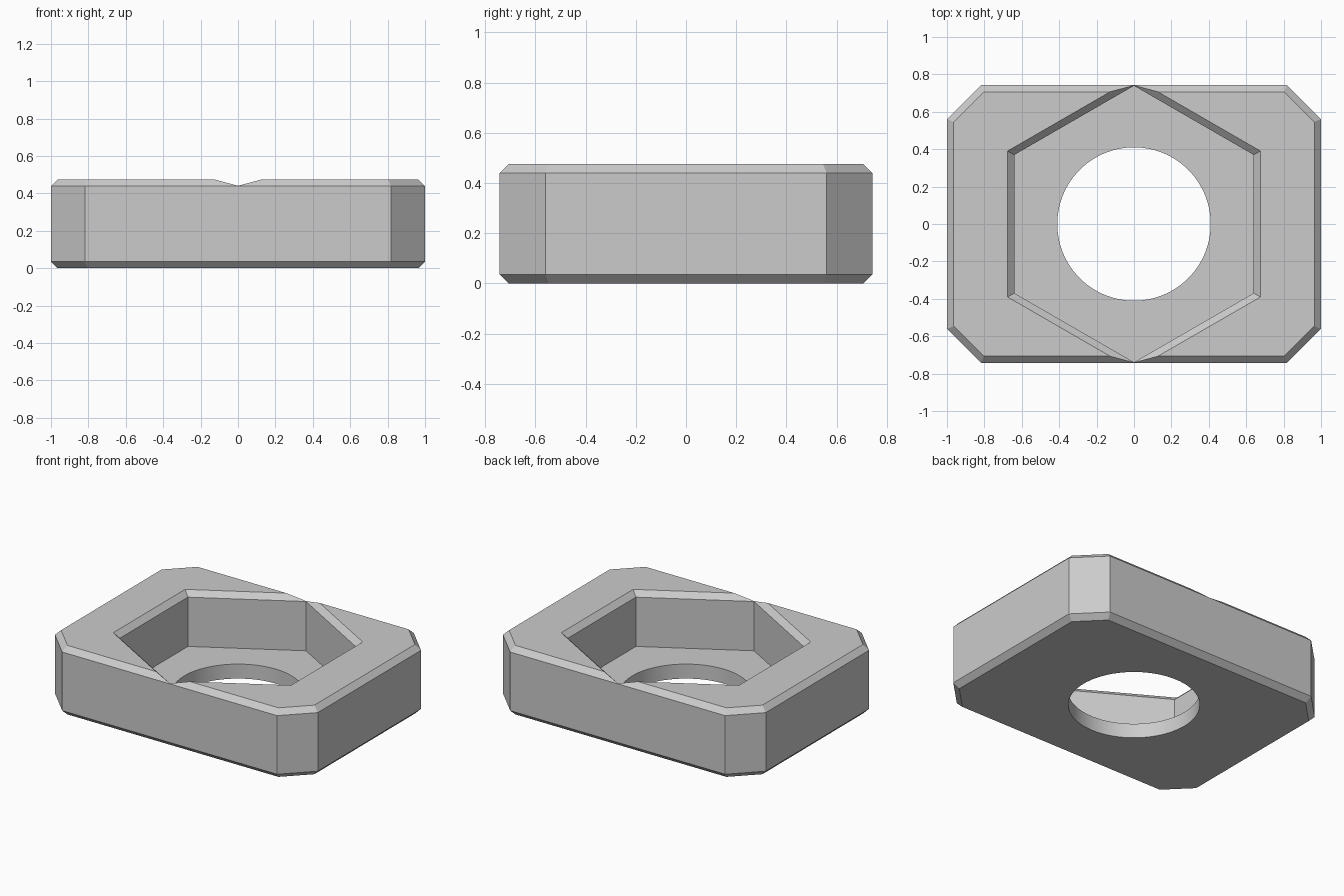
import bpy, bmesh, math

# Remove the default cube if present
cube = bpy.data.objects.get("Cube")
if cube:
    bpy.data.objects.remove(cube, do_unlink=True)

HALF_X, HALF_Y, HEIGHT = 1.0, 0.743, 0.475
CORNER, CHAMFER = 0.182, 0.036
FLOOR = 0.10
HEX_RADIUS, HOLE_RADIUS = 0.739, 0.41

# Single flat grey
grey = bpy.data.materials.new("grey")
grey.use_nodes = True
colour = (0.6, 0.6, 0.6, 1)
grey.diffuse_color = colour
grey.node_tree.nodes["Principled BSDF"].inputs["Base Color"].default_value = colour


def octagon(inset):
    """Corner-cut rectangle outline, moved inward evenly on every side."""
    x, y = HALF_X - inset, HALF_Y - inset
    c = CORNER - inset * (1 - math.tan(math.pi / 8))
    quarter = [(x, y - c), (x - c, y)]
    half = quarter + [(-px, py) for px, py in reversed(quarter)]
    return half + [(-px, -py) for px, py in half]


def polygon(radius, sides):
    """Regular outline with one corner pointing along +y."""
    step = math.tau / sides
    return [(radius * math.cos(math.pi / 2 + i * step),
             radius * math.sin(math.pi / 2 + i * step)) for i in range(sides)]


def loft(name, sections):
    """Closed solid through stacked (outline, height) sections."""
    bm = bmesh.new()
    rings = [[bm.verts.new((x, y, z)) for x, y in outline] for outline, z in sections]
    n = len(rings[0])
    for low, high in zip(rings, rings[1:]):
        for i in range(n):
            j = (i + 1) % n
            bm.faces.new((low[i], low[j], high[j], high[i]))
    bm.faces.new(rings[0][::-1])
    bm.faces.new(rings[-1])
    bmesh.ops.recalc_face_normals(bm, faces=bm.faces)
    mesh = bpy.data.meshes.new(name)
    bm.to_mesh(mesh)
    bm.free()
    mesh.materials.append(grey)
    obj = bpy.data.objects.new(name, mesh)
    bpy.context.collection.objects.link(obj)
    return obj


# Block with chamfered top and bottom rims
block = loft("block", [(octagon(CHAMFER), 0), (octagon(0), CHAMFER),
                       (octagon(0), HEIGHT - CHAMFER), (octagon(CHAMFER), HEIGHT)])

# Hexagonal pocket, flaring out at 45 degrees around its rim
FLARE = 0.1
rim = HEIGHT - CHAMFER
wide = HEX_RADIUS + FLARE / math.cos(math.pi / 6)
pocket = loft("pocket_cutter", [(polygon(HEX_RADIUS, 6), FLOOR),
                                (polygon(HEX_RADIUS, 6), rim),
                                (polygon(wide, 6), rim + FLARE)])

# Round through hole
hole = loft("hole_cutter", [(polygon(HOLE_RADIUS, 96), -0.1),
                            (polygon(HOLE_RADIUS, 96), FLOOR + 0.1)])

# Cut both shapes out of the block
bpy.ops.object.select_all(action="DESELECT")
bpy.context.view_layer.objects.active = block
block.select_set(True)
for cutter in (pocket, hole):
    cutter.hide_render = True
    mod = block.modifiers.new("cut", "BOOLEAN")
    mod.operation = "DIFFERENCE"
    mod.solver = "EXACT"
    mod.object = cutter
    bpy.ops.object.modifier_apply(modifier=mod.name)
    bpy.data.objects.remove(cutter, do_unlink=True)

# Smooth hole wall, sharp edges everywhere else
bpy.ops.object.shade_smooth_by_angle(angle=math.radians(20))
